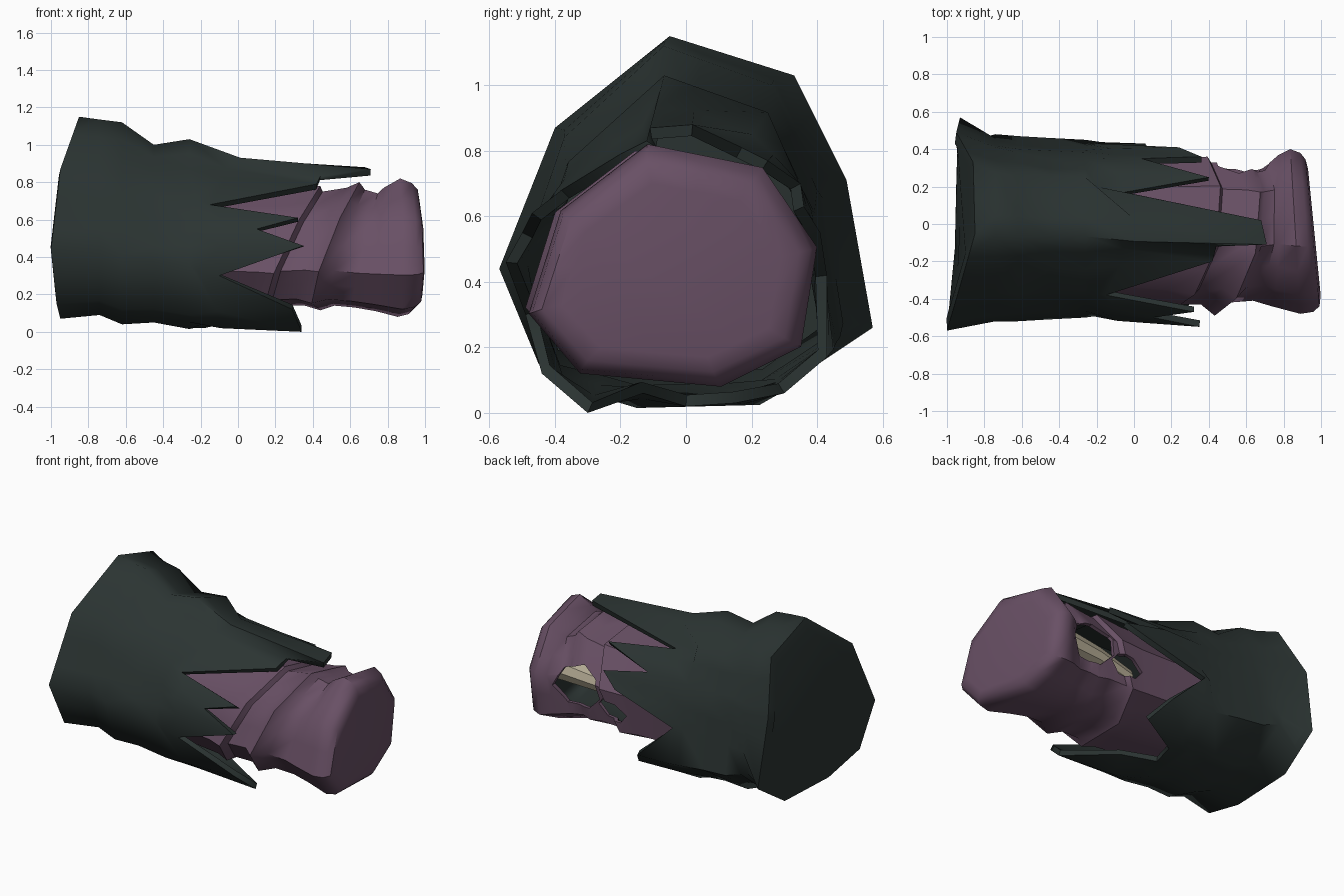
import bpy, bmesh, math
from mathutils import Vector

if "Cube" in bpy.data.objects:
    bpy.data.objects.remove(bpy.data.objects["Cube"])


def material(name, rgb):
    m = bpy.data.materials.new(name)
    m.diffuse_color = (*rgb, 1)
    m.use_nodes = True
    m.node_tree.nodes["Principled BSDF"].inputs["Base Color"].default_value = m.diffuse_color
    return m


CLOTH = material("dark_cloth", (0.024, 0.034, 0.032))
WRAP = material("purple_wrap", (0.140, 0.080, 0.130))
BONE = material("pale_bone", (0.45, 0.40, 0.29))


def remap(poly, y0, y1, z0, z1):
    """Stretch an (x, y, z) outline so it fills the given y and z range."""
    ys, zs = [p[1] for p in poly], [p[2] for p in poly]
    fy = (y1 - y0) / (max(ys) - min(ys))
    fz = (z1 - z0) / (max(zs) - min(zs))
    return [Vector((p[0], y0 + (p[1] - min(ys)) * fy, z0 + (p[2] - min(zs)) * fz)) for p in poly]


def angle(p, c):
    return math.atan2(p[1] - c[0], p[2] - c[1])


def sample(poly, angles, c):
    """Points of an outline at the given angles, with its corners kept."""
    out = []
    for a in angles:
        dy, dz = math.sin(a), math.cos(a)
        for p, q in zip(poly, poly[1:] + poly[:1]):
            e = q - p
            det = dy * e.z - dz * e.y
            if abs(det) < 1e-9:
                continue
            py, pz = p.y - c[0], p.z - c[1]
            r = (py * e.z - pz * e.y) / det
            t = (py * dz - pz * dy) / det
            if r > 0 and -1e-6 <= t <= 1 + 1e-6:
                out.append(p.lerp(q, t))
                break
    for corner in poly:
        a = angle(corner, c)
        diff = [abs(math.remainder(b - a, math.tau)) for b in angles]
        i = diff.index(min(diff))
        if diff[i] < 0.3:
            out[i] = corner.copy()
    return out


def loft(name, rings, mats, cap_start=False, cap_end=False, wall=0.0, smooth=40, cutters=()):
    """Skin rings of points, thicken the wall inwards, then cut any holes."""
    bm = bmesh.new()
    vs = [[bm.verts.new(p) for p in r] for r in rings]
    n = len(rings[0])
    for i in range(len(rings) - 1):
        for j in range(n):
            k = (j + 1) % n
            bm.faces.new((vs[i][j], vs[i][k], vs[i + 1][k], vs[i + 1][j]))
    if cap_start:
        bm.faces.new(vs[0])
    if cap_end:
        bm.faces.new(vs[-1])
    bmesh.ops.recalc_face_normals(bm, faces=bm.faces[:])
    me = bpy.data.meshes.new(name)
    bm.to_mesh(me)
    bm.free()
    ob = bpy.data.objects.new(name, me)
    bpy.context.collection.objects.link(ob)
    for m in mats:
        me.materials.append(m)
    bpy.ops.object.select_all(action='DESELECT')
    ob.select_set(True)
    bpy.context.view_layer.objects.active = ob
    if wall:
        s = ob.modifiers.new("wall", 'SOLIDIFY')
        s.thickness, s.offset = wall, -1
        s.material_offset = len(mats) - 1
        bpy.ops.object.modifier_apply(modifier="wall")
    for cutter in cutters:
        b = ob.modifiers.new("gap", 'BOOLEAN')
        b.operation, b.solver, b.object = 'DIFFERENCE', 'EXACT', cutter
        bpy.ops.object.modifier_apply(modifier="gap")
        bpy.data.objects.remove(cutter)
    bpy.ops.object.shade_smooth_by_angle(angle=math.radians(smooth))
    return ob


# Sleeve: wide closed end, tapering to a torn rim (x, y, z outlines)
C = (-0.03, 0.47)
END = [(-.85, -.05, 1.15), (-.86, .33, 1.03), (-.95, .49, .71), (-.93, .57, .26),
       (-.94, .30, .08), (-.95, -.15, .07), (-.97, -.45, .15), (-1.0, -.57, .44),
       (-.95, -.40, .87)]
# torn rim: alternating tips and notches all round
RIM = [(.68, .02, .88), (.71, -.11, .87), (.44, -.12, .83), (.42, -.20, .79),
       (-.15, -.38, .68), (.32, -.47, .61), (.10, -.50, .55), (.35, -.55, .46),
       (-.10, -.49, .30), (.29, -.44, .12), (.34, -.30, .0), (.0, -.13, .06),
       (-.18, .0, .02), (-.15, .15, .03), (.14, .30, .06), (.06, .43, .17),
       (-.20, .43, .42), (.24, .41, .55), (.36, .36, .63), (.04, .35, .70),
       (.40, .25, .77), (-.05, .17, .81)]
RIM = [Vector(p) for p in RIM]
ANGLES = [angle(p, C) for p in RIM]
BODY = [(-.74, -.52, .48, .09, 1.135), (-.62, -.52, .47, .04, 1.12),
        (-.45, -.51, .46, .05, 1.0), (-.26, -.50, .45, .015, 1.03)]
end = sample([Vector(p) for p in END], ANGLES, C)
mid = Vector((-.95, -.01, .55))
rings = [[p.lerp(mid, 0.12) + Vector((-.008, 0, 0)) for p in end], end]
for x, *box in BODY:
    ring = sample(remap(END, *box), ANGLES, C)
    rings.append([Vector((x, p.y, p.z)) for p in ring])
fray = []
for p, q in zip(rings[-1], RIM):
    m = p.lerp(q, 0.62)
    m.x = p.x + (q.x - p.x) * 0.28
    fray.append(m)
rings += [fray, RIM]
loft("torn_sleeve", rings, [CLOTH], cap_start=True, wall=0.035, smooth=60)


# Gaps in the wrapping at the back: outlines in x and z
def gap_cutter(points):
    rings = [[Vector((x, y, z)) for x, z in points] for y in (.13, .6)]
    ob = loft("gap_cutter", rings, [WRAP], cap_start=True, cap_end=True)
    ob.hide_render = True
    return ob


GAPS = [[(.42, .40), (.45, .52), (.56, .58), (.70, .53), (.75, .42), (.67, .31), (.51, .31)],
        [(.21, .35), (.29, .41), (.39, .42), (.43, .37), (.37, .30), (.26, .29)]]

# Wrapped forearm: eight-sided, with slanting bandage ridges and a flared cuff
CUFF = [(0, -.13, .81), (0, .23, .74), (0, .40, .50), (0, .35, .20),
        (0, .10, .08), (0, -.34, .12), (0, -.50, .30), (0, -.40, .61)]
# x, y range, z range, slant along z and y
ARM = [(-.32, -.40, .36, .15, .75, 0, 0),
       (.18, -.44, .35, .13, .76, .3, .1),
       (.32, -.47, .36, .11, .78, .42, .15),
       (.345, -.43, .33, .14, .75, .42, .15),
       (.47, -.43, .325, .14, .77, .40, .15),
       (.55, -.49, .325, .115, .80, .35, .15),
       (.60, -.42, .31, .14, .76, .30, .12),
       (.69, -.41, .32, .13, .74, .22, .06),
       (.76, -.44, .37, .11, .77, .07, .03),
       (.86, -.48, .40, .08, .82, 0, -.06),
       (.92, -.47, .38, .095, .795, 0, -.08),
       (.95, -.44, .345, .125, .76, 0, -.095),
       (.96, -.38, .29, .17, .70, 0, -.10)]
rings = []
for x, y0, y1, z0, z1, sz, sy in ARM:
    poly = remap(CUFF, y0, y1, z0, z1)
    ring = []
    for p, q in zip(poly, poly[1:] + poly[:1]):
        ring += [p, p.lerp(q, 0.5)]
    rings.append([Vector((x + sz * (p.z - .45) + sy * p.y, p.y, p.z)) for p in ring])
loft("wrapped_forearm", rings, [WRAP, CLOTH], cap_end=True, wall=0.025, smooth=42,
     cutters=[gap_cutter(g) for g in GAPS])

# Bone showing through the gaps
rings = [[Vector((x, .18 + r * math.sin(a), z + r * math.cos(a)))
          for a in (k * math.tau / 8 for k in range(8))]
         for x, z, r in ((.20, .38, .05), (.45, .44, .06), (.80, .47, .08))]
loft("inner_bone", rings, [BONE], cap_start=True, cap_end=True)
